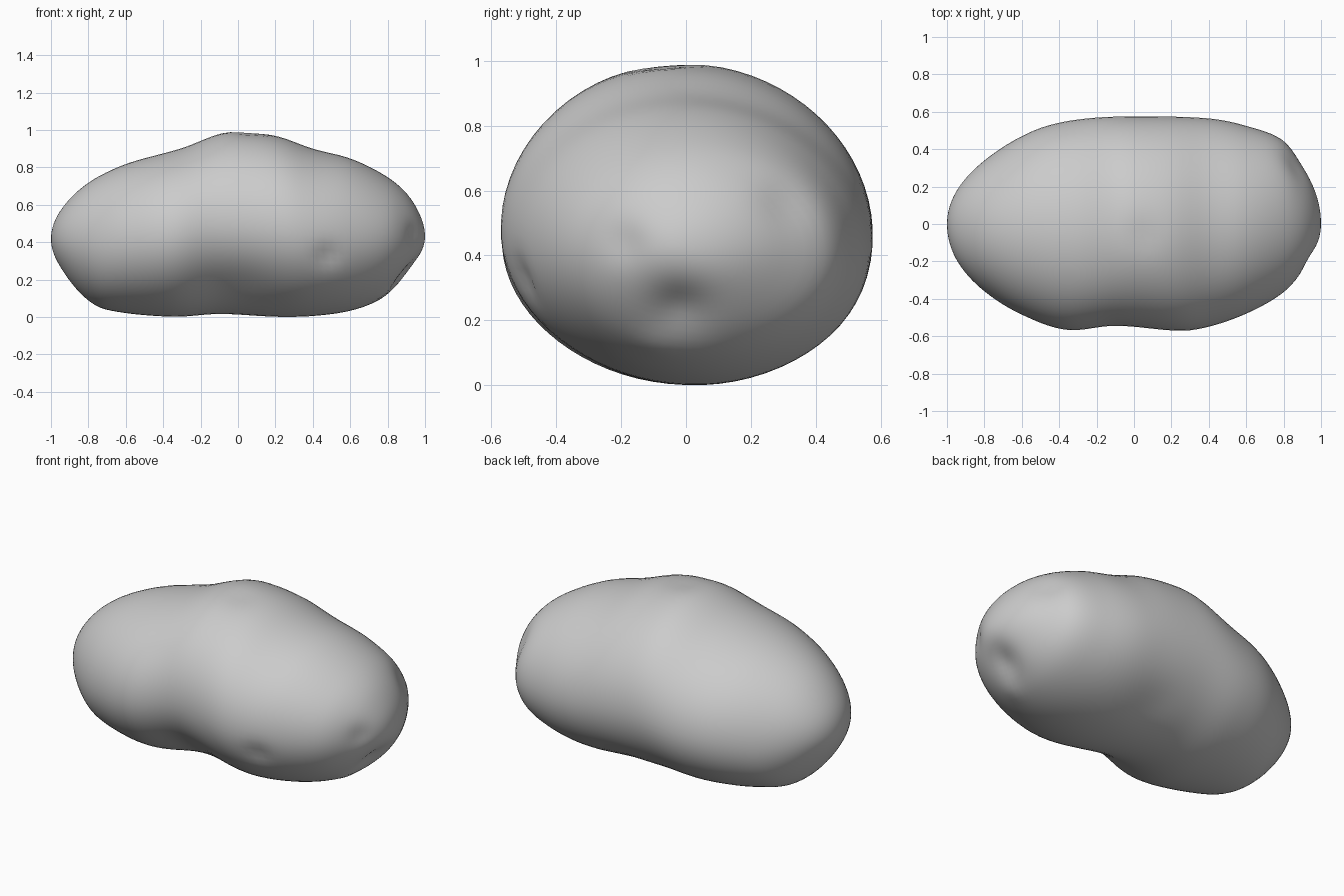
import bpy, bmesh, math
from mathutils import Vector

if "Cube" in bpy.data.objects:
    bpy.data.objects.remove(bpy.data.objects["Cube"])

# Outline profiles read from the front and top views: (x, value)
TOP = [(-1, .42), (-.95, .57), (-.8, .72), (-.6, .82), (-.3, .905), (-.1, .982), (0, .995),
       (.2, .972), (.4, .902), (.6, .85), (.8, .75), (.9, .665), (.97, .555), (1, .43)]
BOTTOM = [(-1, .42), (-.95, .27), (-.8, .09), (-.7, .04), (-.35, .003), (-.1, .018),
          (.2, .003), (.4, .007), (.6, .035), (.75, .09), (.85, .165), (.95, .29), (1, .43)]
BACK = [(-1, 0), (-.95, .175), (-.8, .34), (-.6, .47), (-.45, .53), (-.25, .565), (0, .576),
        (.4, .565), (.6, .525), (.8, .445), (.9, .31), (.97, .17), (1, 0)]
FRONT = [(-1, 0), (-.95, -.19), (-.8, -.36), (-.6, -.485), (-.36, -.567), (-.1, -.545),
         (.25, -.572), (.4, -.55), (.6, -.48), (.8, -.365), (.9, -.255), (.97, -.135), (1, 0)]

# Soft dents (negative depth = bump): centre, radius, depth
DENTS = [((.0, -.40, .14), .22, .03), ((.48, -.50, .33), .06, .022),
         ((.05, -.06, .98), .09, .012), ((.90, -.02, .23), .10, .035),
         ((.80, -.10, .09), .06, -.012), ((.95, -.2, .44), .07, .015),
         ((.86, .32, .57), .09, .015), ((.15, .35, .10), .14, .012)]


def sample(profile, t):
    """Smooth cubic interpolation in angle, so the ends come out round."""
    pts = [(math.asin(x), v) for x, v in profile]
    n = len(pts)

    def slope(i):
        a, b = pts[max(i - 1, 0)], pts[min(i + 1, n - 1)]
        return (b[1] - a[1]) / (b[0] - a[0])
    i = max(k for k in range(n - 1) if k == 0 or pts[k][0] <= t)
    (t0, v0), (t1, v1) = pts[i], pts[i + 1]
    h = t1 - t0
    u = (t - t0) / h
    return ((2*u**3 - 3*u**2 + 1) * v0 + (u**3 - 2*u**2 + u) * h * slope(i)
            + (3*u**2 - 2*u**3) * v1 + (u**3 - u**2) * h * slope(i + 1))


def build_body(rings=72, sides=72):
    bm = bmesh.new()
    left, right = bm.verts.new((-1, 0, .42)), bm.verts.new((1, 0, .43))
    loops = []
    for r in range(1, rings):
        t = -math.pi / 2 + math.pi * r / rings
        top, bot, back, front = (sample(p, t) for p in (TOP, BOTTOM, BACK, FRONT))
        zm = bot + (top - bot) * .48
        ym = (back + front) / 2
        ring = []
        for s in range(sides):
            a = 2 * math.pi * s / sides
            c, d = math.cos(a), math.sin(a)
            skew = 1 - .022 * math.sin(2 * a)
            p = Vector((math.sin(t), ym + (back - front) / 2 * c * skew,
                        zm + ((top - zm) if d > 0 else (zm - bot)) * d * skew))
            inward = (Vector((p.x * .6, 0, .45)) - p).normalized()
            push = sum(k * math.exp(-((p - Vector(q)).length / w) ** 2) for q, w, k in DENTS)
            ring.append(bm.verts.new(p + inward * push))
        loops.append(ring)
    for s in range(sides):
        e = (s + 1) % sides
        bm.faces.new((left, loops[0][e], loops[0][s]))
        bm.faces.new((right, loops[-1][s], loops[-1][e]))
        for a, b in zip(loops, loops[1:]):
            bm.faces.new((a[s], a[e], b[e], b[s]))
    low = min(v.co.z for v in bm.verts)
    for v in bm.verts:
        v.co.z -= low
    bmesh.ops.recalc_face_normals(bm, faces=bm.faces[:])
    for f in bm.faces:
        f.smooth = True
    mesh = bpy.data.meshes.new("potato")
    bm.to_mesh(mesh)
    bm.free()
    obj = bpy.data.objects.new("potato", mesh)
    bpy.context.collection.objects.link(obj)
    # relax small ripples
    mod = obj.modifiers.new("relax", 'SMOOTH')
    mod.factor, mod.iterations = .5, 2


build_body()
